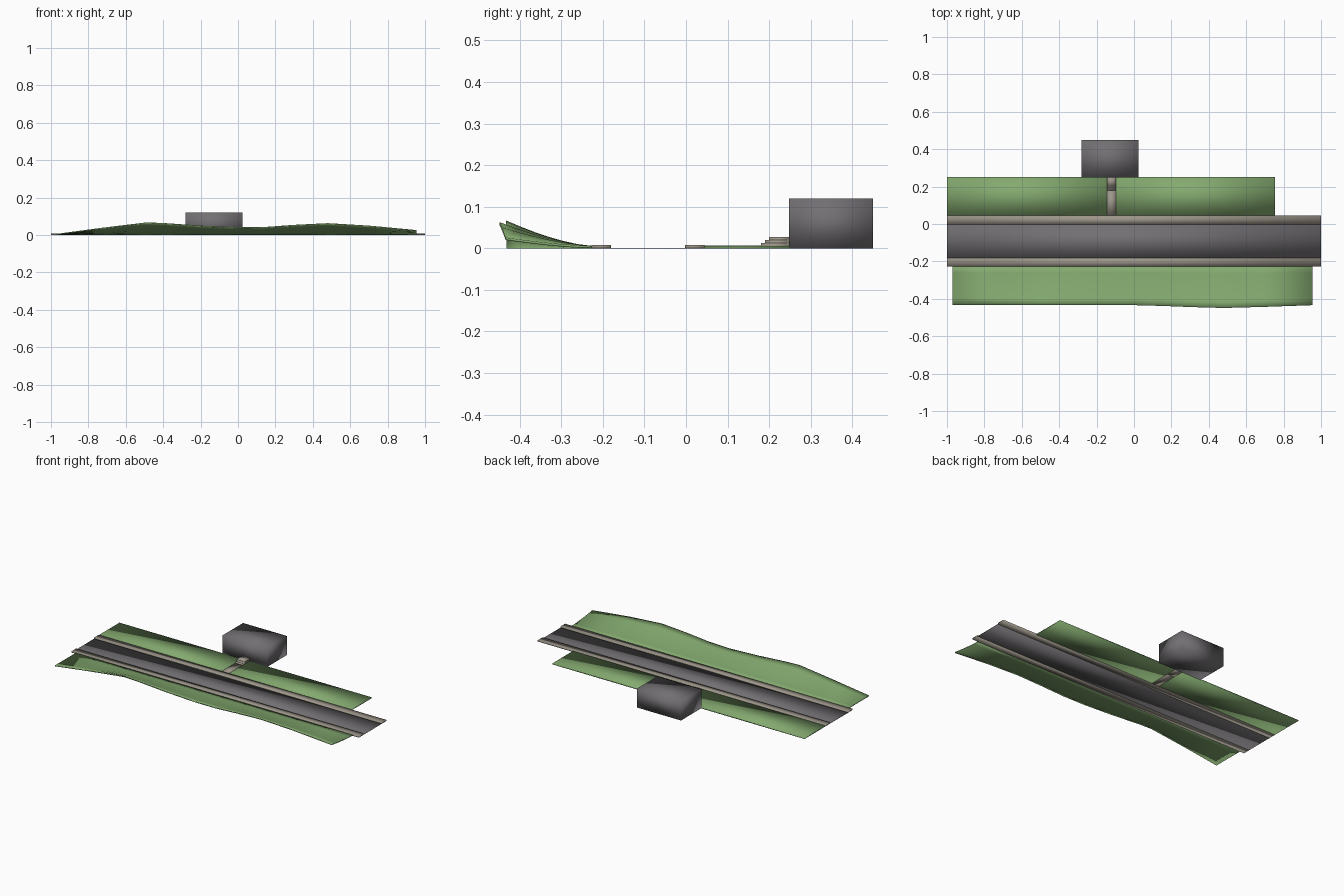
import bpy, bmesh

if "Cube" in bpy.data.objects:
    bpy.data.objects.remove(bpy.data.objects["Cube"])


def material(name, rgb):
    m = bpy.data.materials.new(name)
    m.diffuse_color = (*rgb, 1)
    m.use_nodes = True
    m.node_tree.nodes["Principled BSDF"].inputs["Base Color"].default_value = m.diffuse_color
    return m


asphalt = material("asphalt grey", (0.17, 0.16, 0.17))
stone = material("stone grey", (0.33, 0.30, 0.25))
grass = material("grass green", (0.23, 0.40, 0.16))


def finish(bm, name, mat):
    bmesh.ops.recalc_face_normals(bm, faces=bm.faces)
    for f in bm.faces:
        f.smooth = True  # soft shading across the block edges
    me = bpy.data.meshes.new(name)
    bm.to_mesh(me)
    bm.free()
    me.materials.append(mat)
    ob = bpy.data.objects.new(name, me)
    bpy.context.collection.objects.link(ob)
    return ob


def box(name, x, y, z, mat):
    bm = bmesh.new()
    bmesh.ops.create_cube(bm, size=1)
    for v in bm.verts:
        v.co = [r[0] + (c + 0.5) * (r[1] - r[0]) for c, r in zip(v.co, (x, y, z))]
    return finish(bm, name, mat)


# Road and its two pavements
box("road", (-1, 1), (-0.181, -0.002), (0, 0.001), asphalt)
box("pavement_front", (-1, 1), (-0.227, -0.181), (0, 0.008), stone)
box("pavement_back", (-1, 1), (-0.002, 0.045), (0, 0.008), stone)

# Flat lawns either side of the path
box("lawn_left", (-1, -0.145), (0.045, 0.25), (0, 0.006), grass)
box("lawn_right", (-0.095, 0.755), (0.045, 0.25), (0, 0.006), grass)

# Garden path and three steps up to the building
PATH = (-0.145, -0.095)
box("path", PATH, (0.045, 0.18), (0, 0.007), stone)
for i in range(3):
    box(f"step_{i + 1}", PATH, (0.18 + 0.01 * i, 0.25), (0.007 * i, 0.013 + 0.007 * i), stone)

# Building block
box("building", (-0.28, 0.025), (0.248, 0.45), (0, 0.12), asphalt)

# Rolling verge: thin slab lifted towards its front edge
# each station: x, lift of the front edge, front y
STATIONS = [(-0.97, 0.0, -0.432), (-0.73, 0.032, -0.432), (-0.49, 0.061, -0.433),
            (-0.40, 0.058, -0.433), (-0.2, 0.044, -0.433), (0.0, 0.035, -0.434),
            (0.15, 0.037, -0.438), (0.3, 0.048, -0.444), (0.48, 0.057, -0.449),
            (0.7, 0.044, -0.443), (0.955, 0.02, -0.434)]
ROWS = 6
bm = bmesh.new()
grid = []
for x, lift, front in STATIONS:
    col = []
    for r in range(ROWS + 1):
        t = r / ROWS
        y = -0.227 + t * (front + 0.227)
        z = lift * t ** 1.5
        col.append((bm.verts.new((x, y, z)), bm.verts.new((x, y, z + 0.006))))
    grid.append(col)
for a, b in zip(grid, grid[1:]):
    for r in range(ROWS):
        for k in (0, 1):
            bm.faces.new((a[r][k], b[r][k], b[r + 1][k], a[r + 1][k]))
    for r in (0, ROWS):
        bm.faces.new((a[r][0], b[r][0], b[r][1], a[r][1]))
for col in (grid[0], grid[-1]):
    for p, q in zip(col, col[1:]):
        bm.faces.new((p[0], q[0], q[1], p[1]))
finish(bm, "rolling_verge", grass)
